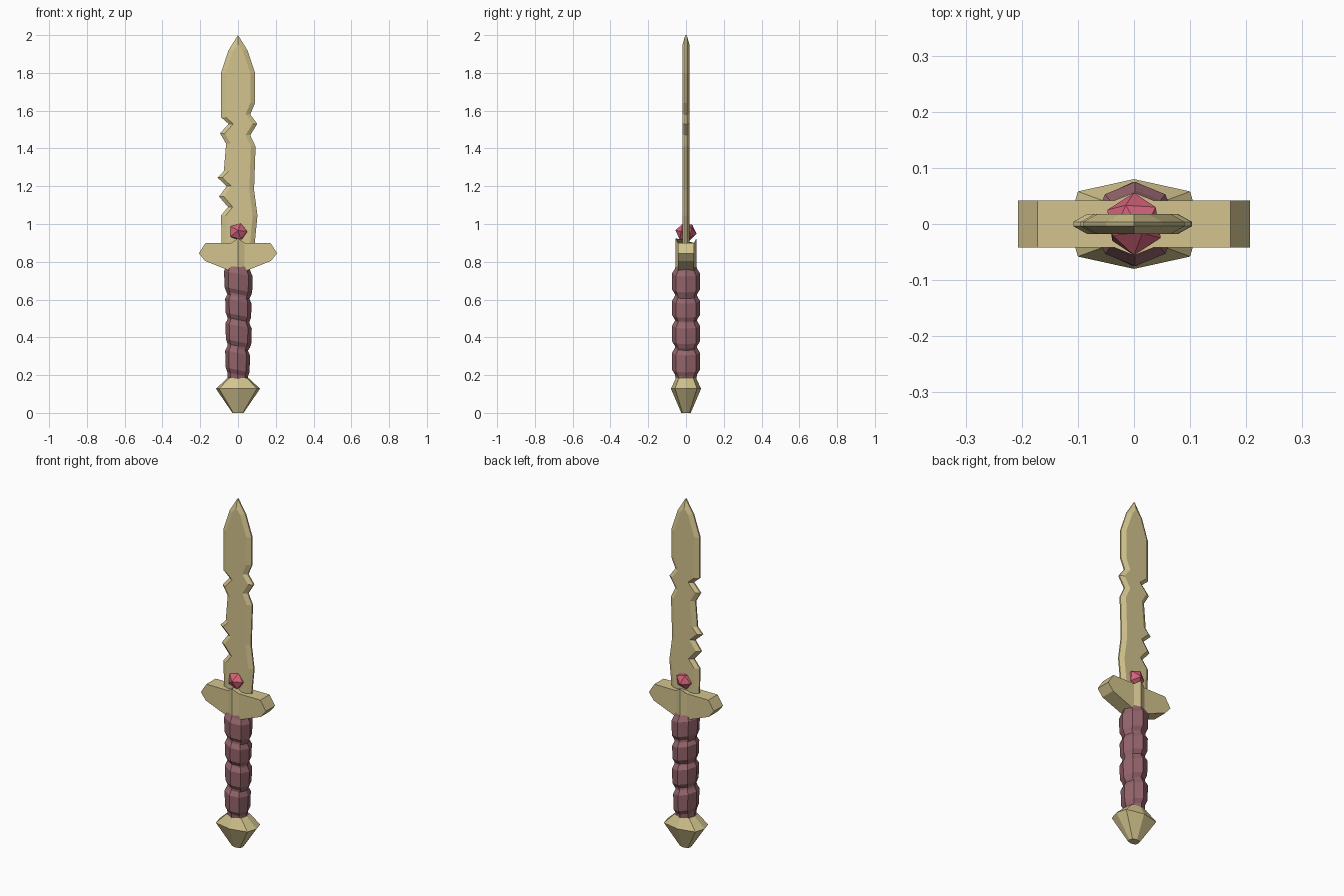
import bpy, bmesh, math
from mathutils import Matrix

if "Cube" in bpy.data.objects:
    bpy.data.objects.remove(bpy.data.objects["Cube"])


def material(name, rgb):
    m = bpy.data.materials.new(name)
    m.diffuse_color = (*rgb, 1)
    m.use_nodes = True
    m.node_tree.nodes["Principled BSDF"].inputs["Base Color"].default_value = m.diffuse_color
    return m


GOLD = material("pale gold", (0.65, 0.55, 0.27))
WRAP = material("dusky red leather", (0.30, 0.13, 0.15))
RUBY = material("rose gem", (0.68, 0.13, 0.20))


def finish(name, bm, mat):
    bmesh.ops.recalc_face_normals(bm, faces=bm.faces)
    me = bpy.data.meshes.new(name)
    bm.to_mesh(me)
    bm.free()
    me.materials.append(mat)
    ob = bpy.data.objects.new(name, me)
    bpy.context.collection.objects.link(ob)
    return ob


def loft(name, rings, mat):
    """Skin a stack of equal-length vertex rings and cap both ends."""
    bm = bmesh.new()
    vs = [[bm.verts.new(p) for p in r] for r in rings]
    n = len(vs[0])
    for a, b in zip(vs, vs[1:]):
        for i in range(n):
            j = (i + 1) % n
            bm.faces.new((a[i], a[j], b[j], b[i]))
    bm.faces.new(vs[0])
    bm.faces.new(vs[-1])
    return finish(name, bm, mat)


# Blade: chipped outline with bevelled edges on both faces
left = [(-.085, .86), (-.09, 1.045), (-.053, 1.09), (-.10, 1.145), (-.06, 1.20),
        (-.108, 1.245), (-.075, 1.28), (-.063, 1.425), (-.095, 1.48), (-.05, 1.53),
        (-.09, 1.565), (-.09, 1.80), (-.05, 1.92)]
right = [(.05, 1.92), (.09, 1.80), (.09, 1.64), (.065, 1.58), (.102, 1.53),
         (.065, 1.47), (.093, 1.41), (.085, 1.18), (.103, 1.045), (.085, .86)]
outer = left + [(0, 2.0)] + right
inner = [(x - math.copysign(.025, x), z) if x else (0, 1.95) for x, z in outer]
loft("blade", [[(x, y, z) for x, z in prof] for prof, y in
               ((inner, -.018), (outer, -.004), (outer, .004), (inner, .018))], GOLD)

# Cross guard
half = [(.05, .755), (.175, .805), (.207, .845), (.172, .90), (.03, .90)]
prof = half + [(-x, z) for x, z in reversed(half)]
loft("guard", [[(x, y, z) for x, z in prof] for y in (-.042, .042)], GOLD)

# Raised ridge at the middle of the guard
loft("guard_ridge", [[(sx * .035, -.042, z), (0, -.056, z + dz), (sx * -.035, -.042, z),
                      (sx * -.035, .042, z), (0, .056, z + dz), (sx * .035, .042, z)]
                     for sx, z, dz in ((1, .757, 0), (1, .90, .025))], GOLD)


def octagon(rx, ry, z, tilt=0, cx=0):
    pts = []
    for i in range(8):
        a = i * math.pi / 4
        x, y = rx * math.cos(a), ry * math.sin(a)
        pts.append((x + cx, y, z + tilt * x))
    return pts


# Grip: four bulging wraps, each tilted down to the right
rings = [octagon(.055, .053, .16)]
for lo, hi, r, cx in ((.215, .325, .066, -.002), (.365, .468, .070, .003),
                      (.505, .60, .070, .002), (.64, .745, .076, .002)):
    rings += [octagon(r - .012, .058, lo - .012, -.2, cx), octagon(r - .003, .073, lo + .012, -.2, cx),
              octagon(r, .075, hi - .008, -.2, cx), octagon(r - .012, .06, hi + .016, -.2, cx)]
rings.append(octagon(.06, .055, .775))
loft("grip", rings, WRAP)


# Pommel: wide faceted cone
def pommel_ring(s, z, ky=.08):
    h = [(.117, 0), (.10, .058), (0, .08), (-.10, .058),
         (-.117, 0), (-.10, -.058), (0, -.08), (.10, -.058)]
    return [(x * s, y * ky / .08, z) for x, y in h]


loft("pommel", [pommel_ring(.25, 0, .025), pommel_ring(1, .128),
                pommel_ring(.47, .185, .053)], GOLD)

# Gem set through the base of the blade
bm = bmesh.new()
bmesh.ops.create_icosphere(bm, subdivisions=1, radius=.055,
                           matrix=Matrix.Translation((0, 0, .957)) @ Matrix.Diagonal((.97, 1.03, .93, 1))
                           @ Matrix.Rotation(math.radians(80), 4, 'X'))
finish("gem", bm, RUBY)
